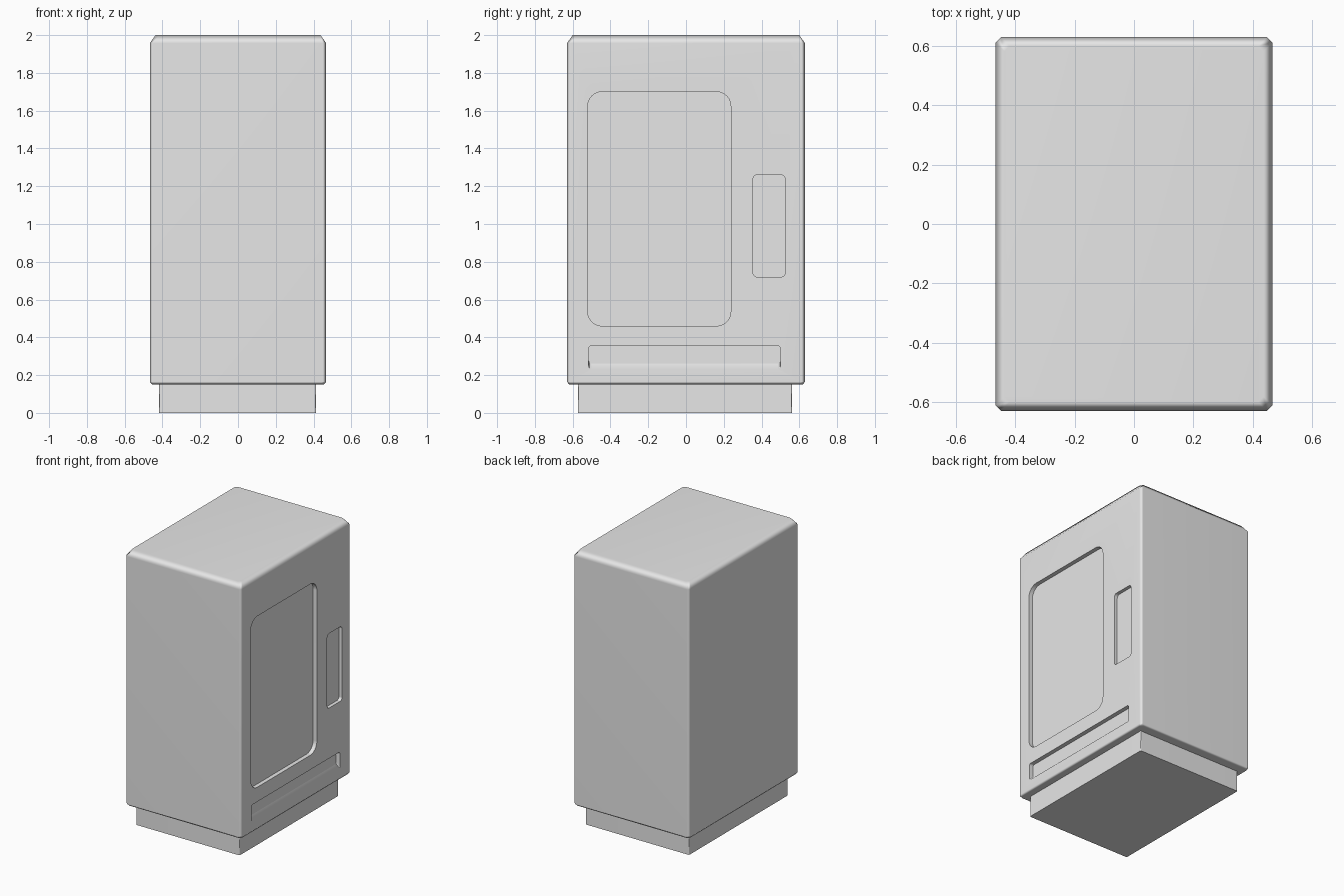
import bpy, bmesh, math

if "Cube" in bpy.data.objects:
    bpy.data.objects.remove(bpy.data.objects["Cube"])

HALF_X, HALF_Y = 0.467, 0.63

grey = bpy.data.materials.new("plain grey")
grey.use_nodes = True
grey.diffuse_color = (0.8, 0.8, 0.8, 1)
grey.node_tree.nodes["Principled BSDF"].inputs["Base Color"].default_value = (0.8, 0.8, 0.8, 1)


def loft(name, rings):
    """Closed solid through rings that share a point count."""
    bm = bmesh.new()
    loops = [[bm.verts.new(p) for p in ring] for ring in rings]
    n = len(loops[0])
    for a, b in zip(loops, loops[1:]):
        for i in range(n):
            j = (i + 1) % n
            bm.faces.new((a[i], a[j], b[j], b[i]))
    bm.faces.new(loops[0][::-1])
    bm.faces.new(loops[-1])
    bmesh.ops.recalc_face_normals(bm, faces=bm.faces)
    mesh = bpy.data.meshes.new(name)
    bm.to_mesh(mesh)
    bm.free()
    obj = bpy.data.objects.new(name, mesh)
    bpy.context.collection.objects.link(obj)
    mesh.materials.append(grey)
    return obj


def rounded_rect(u0, u1, v0, v1, r, steps):
    """Rectangle outline with rounded (or chamfered, steps=1) corners."""
    corners = [(u1 - r, v1 - r), (u0 + r, v1 - r), (u0 + r, v0 + r), (u1 - r, v0 + r)]
    points = []
    for k, (u, v) in enumerate(corners):
        for s in range(steps + 1):
            a = math.pi / 2 * (k + s / steps)
            points.append((u + r * math.cos(a), v + r * math.sin(a)))
    return points


def select_only(obj):
    bpy.ops.object.select_all(action="DESELECT")
    obj.select_set(True)
    bpy.context.view_layer.objects.active = obj


def cut_recess(body, y0, y1, z0, z1, r, depth, floor_rise=0):
    """Sink a rounded panel into the +x side, optionally with a sloped floor."""
    outline = rounded_rect(y0, y1, z0, z1, r, 6)
    middle = (z0 + z1) / 2
    rings = []
    for x in (-depth, 0.01):
        lift = -floor_rise * x / depth
        rings.append([(HALF_X + x, y, z + (lift if z < middle else 0)) for y, z in outline])
    cutter = loft("recess_cutter", rings)
    cutter.hide_render = True
    mod = body.modifiers.new("recess", "BOOLEAN")
    mod.operation, mod.solver, mod.object = "DIFFERENCE", "EXACT", cutter
    select_only(body)
    bpy.ops.object.modifier_apply(modifier=mod.name)
    bpy.data.objects.remove(cutter)


# Cabinet with chamfered top, corners and bottom rim
levels = [(0.15, 0.012), (0.165, 0), (1.957, 0), (2.0, 0.03)]
cabinet = loft("cabinet", [
    [(x, y, z) for x, y in rounded_rect(inset - HALF_X, HALF_X - inset,
                                        inset - HALF_Y, HALF_Y - inset, 0.018, 1)]
    for z, inset in levels])

# Window panel, control panel and dispensing slot
cut_recess(cabinet, -0.52, 0.237, 0.46, 1.70, 0.075, 0.03)
cut_recess(cabinet, 0.355, 0.525, 0.72, 1.26, 0.022, 0.025)
cut_recess(cabinet, -0.515, 0.50, 0.232, 0.355, 0.015, 0.03, 0.028)

# Recessed plinth
plinth = loft("plinth", [
    [(x, y, z) for x, y in rounded_rect(-0.418, 0.414, -0.573, 0.562, 0.006, 1)]
    for z in (0, 0.16)])

# Smooth the chamfers while large faces stay flat
for part in (cabinet, plinth):
    select_only(part)
    bpy.ops.object.shade_smooth_by_angle(angle=math.radians(60))
    part.modifiers.new("flat_panels", "WEIGHTED_NORMAL").keep_sharp = True
